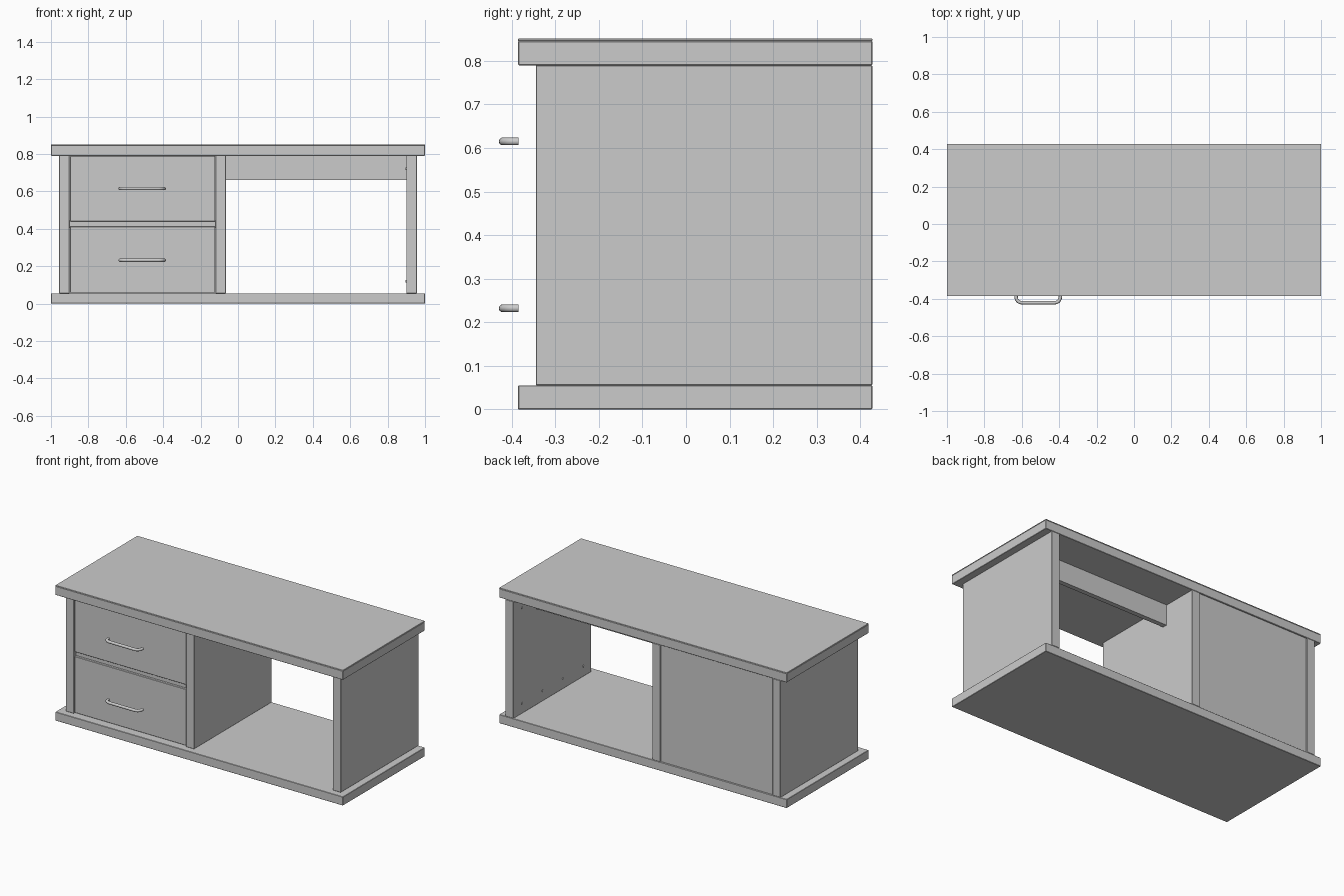
import bpy
import bmesh
import math
from mathutils import Matrix, Vector

if "Cube" in bpy.data.objects:
    bpy.data.objects.remove(bpy.data.objects["Cube"])


def box(name, x, y, z, bevel=0.002):
    """Box from (min, max) ranges with a small edge bevel."""
    bm = bmesh.new()
    size = [r[1] - r[0] for r in (x, y, z)]
    centre = [(r[0] + r[1]) / 2 for r in (x, y, z)]
    bmesh.ops.create_cube(bm, size=1)
    bmesh.ops.scale(bm, vec=size, verts=bm.verts)
    me = bpy.data.meshes.new(name)
    bm.to_mesh(me)
    bm.free()
    ob = bpy.data.objects.new(name, me)
    ob.location = centre
    bpy.context.collection.objects.link(ob)
    if bevel:
        mod = ob.modifiers.new("soft_edge", 'BEVEL')
        mod.width = bevel
        mod.segments = 1
    return ob


def handle(name, cx, z):
    """Bow handle: a rounded bar swept along a flat U path."""
    half, back, front, r = 0.118, -0.385, -0.421, 0.03
    pts = [(-half, back)]
    for i in range(7):
        a = math.pi + i / 6 * math.pi / 2
        pts.append((-half + r + r * math.cos(a), front + r + r * math.sin(a)))
    pts += [(-px, py) for px, py in reversed(pts)]
    cu = bpy.data.curves.new(name, 'CURVE')
    cu.dimensions = '3D'
    cu.bevel_depth = 0.009
    cu.bevel_resolution = 3
    cu.use_fill_caps = True
    sp = cu.splines.new('POLY')
    sp.points.add(len(pts) - 1)
    for p, (px, py) in zip(sp.points, pts):
        p.co = (cx + px, py, z, 1)
    ob = bpy.data.objects.new(name, cu)
    bpy.context.collection.objects.link(ob)


def screw(name, x, y, z):
    """Small fixing head on the inner face of the right panel."""
    bm = bmesh.new()
    rot = Matrix.Rotation(math.pi / 2, 4, 'Y')
    bmesh.ops.create_cone(bm, cap_ends=True, segments=12, radius1=0.007,
                          radius2=0.007, depth=0.006,
                          matrix=Matrix.Translation(Vector((x, y, z))) @ rot)
    me = bpy.data.meshes.new(name)
    bm.to_mesh(me)
    bm.free()
    bpy.context.collection.objects.link(bpy.data.objects.new(name, me))


SLAB_Y = (-0.386, 0.428)
PANEL_Y = (-0.345, 0.428)
PANEL_Z = (0.055, 0.79)
BAY_X = (-0.9, -0.12)

# Base board, desk top and its thin surface layer
box("base_board", (-1, 1), SLAB_Y, (0, 0.055))
box("desk_top", (-1, 1), SLAB_Y, (0.79, 0.846))
box("top_surface", (-1, 1), SLAB_Y, (0.846, 0.851), 0.001)

# Upright panels
for name, x0 in (("left_panel", -0.957), ("divider_panel", -0.12), ("right_panel", 0.9)):
    box(name, (x0, x0 + 0.056), PANEL_Y, PANEL_Z)

# Back of the drawer bay, and apron across the knee space
box("drawer_bay_back", BAY_X, (0.4, 0.42), PANEL_Z, 0)
box("apron", (-0.065, 0.9), (0.175, 0.205), (0.66, 0.79), 0)

# Drawers with handles, separated by a recessed rail
for name, z0, z1, hz in (("lower", 0.058, 0.412, 0.232), ("upper", 0.44, 0.788, 0.615)):
    box(name + "_drawer_front", (-0.898, -0.122), (-0.337, -0.3), (z0, z1))
    handle(name + "_drawer_handle", -0.512, hz)
box("drawer_rail", BAY_X, (-0.322, 0.4), (0.405, 0.445), 0)

# Fixings along the bottom and top of the right panel
for z in (0.12, 0.72):
    for i, y in enumerate((0.343, 0.14, -0.063, -0.267)):
        screw(f"fixing_{'low' if z < 0.5 else 'high'}_{i}", 0.899, y, z)

# Smooth shading for the handles only
for ob in list(bpy.context.scene.objects):
    if ob.type == 'CURVE':
        for sp in ob.data.splines:
            sp.use_smooth = True
